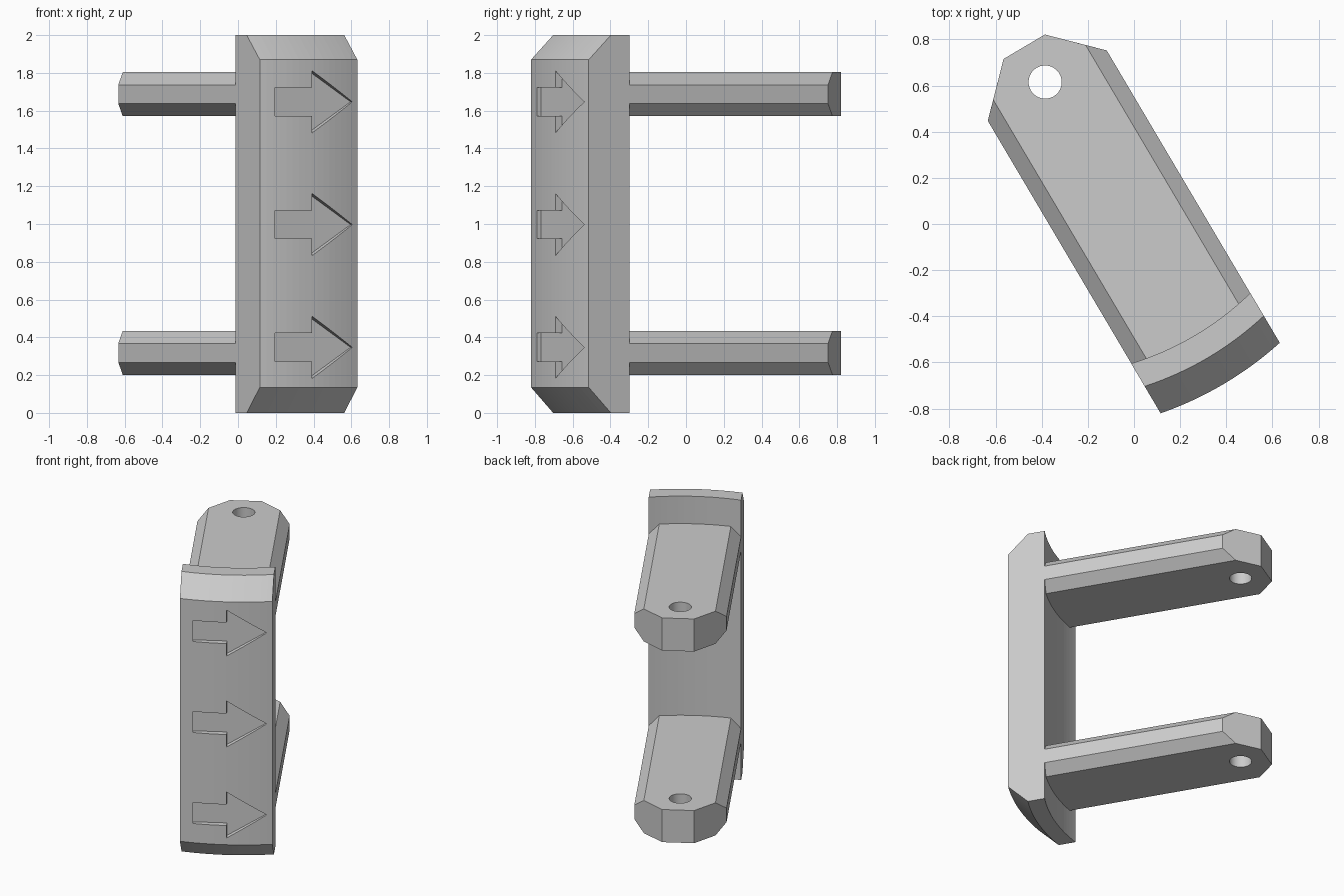
import bpy, bmesh
from math import sqrt, radians
from mathutils import Matrix, Vector

if "Cube" in bpy.data.objects:
    bpy.data.objects.remove(bpy.data.objects["Cube"])

# Local frame: origin on the pivot axis, +x towards the curved panel
PLACE = Matrix.Translation((-0.385, 0.615, 0)) @ Matrix.Rotation(radians(-59.4), 4, 'Z')
HALF = 0.3
R_IN, R_EDGE, R_OUT = 1.275, 1.387, 1.52


def finish(bm, name):
    bmesh.ops.recalc_face_normals(bm, faces=bm.faces[:])
    mesh = bpy.data.meshes.new(name)
    bm.to_mesh(mesh)
    bm.free()
    obj = bpy.data.objects.new(name, mesh)
    bpy.context.collection.objects.link(obj)
    return obj


def prism(points, offset, name):
    bm = bmesh.new()
    face = bm.faces.new([bm.verts.new(p) for p in points])
    out = bmesh.ops.extrude_face_region(bm, geom=[face])
    moved = [g for g in out['geom'] if isinstance(g, bmesh.types.BMVert)]
    bmesh.ops.translate(bm, verts=moved, vec=Vector(offset))
    return finish(bm, name)


def cut(obj, cutter):
    cutter.hide_render = True
    mod = obj.modifiers.new("cut", 'BOOLEAN')
    mod.operation, mod.solver, mod.object = 'DIFFERENCE', 'EXACT', cutter
    bpy.context.view_layer.objects.active = obj
    bpy.ops.object.modifier_apply(modifier=mod.name)
    bpy.data.objects.remove(cutter)


# Curved panel: bevelled profile swept along the arc, sides cut parallel
profile = [(R_IN, 0), (R_EDGE, 0), (R_OUT, 0.135), (R_OUT, 1.87), (R_EDGE, 2), (R_IN, 2)]
SEG = 16
bm = bmesh.new()
rings = []
for i in range(SEG + 1):
    v = -HALF + 2 * HALF * i / SEG
    rings.append([bm.verts.new((sqrt(r * r - v * v), v, z)) for r, z in profile])
for a, b in zip(rings, rings[1:]):
    for j in range(len(profile)):
        k = (j + 1) % len(profile)
        bm.faces.new((a[j], a[k], b[k], b[j]))
bm.faces.new(rings[0])
bm.faces.new(rings[-1])
panel = finish(bm, "curved_panel")

# Three arrow recesses with flat floors
half_arrow = [(-0.215, 0.075), (0.005, 0.075), (0.005, 0.164)]
outline = half_arrow + [(0.265, 0)] + [(y, -z) for y, z in reversed(half_arrow)]
for i in range(3):
    zc = 0.347 + 0.65 * i
    cut(panel, prism([(1.479, y, zc + z) for y, z in outline], (0.1, 0, 0), "arrow_cutter"))
panel.matrix_world = PLACE


# Arms: chamfered bars with clipped end corners and a pivot hole
def arm(name, zc):
    h, s = 0.1165, 0.2995
    bm = bmesh.new()
    quarter = [(1.3, s, 0.05), (1.3, s - 0.067, h), (0.018, s, 0.05),
               (-0.049, s - 0.067, h), (-0.178, 0.104, h)]
    for sy in (-1, 1):
        for sz in (-1, 1):
            for x, y, z in quarter:
                bm.verts.new((x, sy * y, zc + sz * z))
    bmesh.ops.convex_hull(bm, input=bm.verts[:])
    bmesh.ops.dissolve_limit(bm, angle_limit=radians(2), verts=bm.verts[:], edges=bm.edges[:])
    obj = finish(bm, name)

    hole = bmesh.new()
    bmesh.ops.create_cone(hole, cap_ends=True, segments=32, radius1=0.072, radius2=0.072,
                          depth=0.5, matrix=Matrix.Translation((0, 0, zc)))
    cut(obj, finish(hole, "hole_cutter"))
    obj.matrix_world = PLACE
    bpy.ops.object.select_all(action='DESELECT')
    obj.select_set(True)
    bpy.context.view_layer.objects.active = obj
    bpy.ops.object.shade_smooth_by_angle(angle=radians(30))


arm("lower_arm", 0.318)
arm("upper_arm", 1.687)
